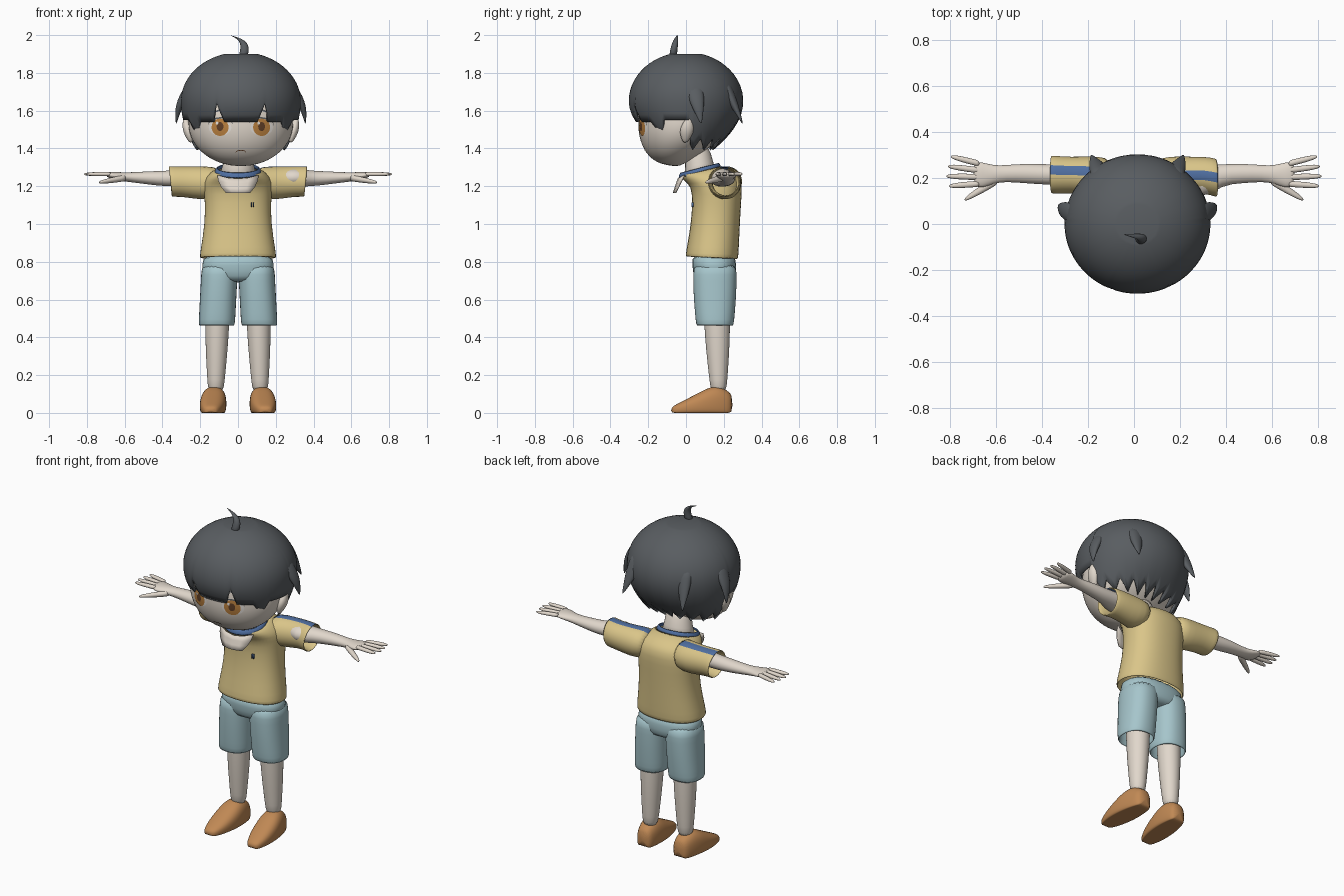
import bpy
import bmesh
from math import cos, sin, pi, radians, sqrt
from mathutils import Vector
from mathutils.bvhtree import BVHTree

if "Cube" in bpy.data.objects:
    bpy.data.objects.remove(bpy.data.objects["Cube"])


def material(name, red, green, blue):
    mat = bpy.data.materials.new(name)
    mat.use_nodes = True
    mat.diffuse_color = (red, green, blue, 1)
    shader = next(node for node in mat.node_tree.nodes if node.type == 'BSDF_PRINCIPLED')
    shader.inputs["Base Color"].default_value = mat.diffuse_color
    shader.inputs["Roughness"].default_value = .8
    return mat


SKIN = material("skin", .75, .68, .6)
HAIR = material("charcoal hair", .1, .11, .12)
YELLOW = material("yellow cloth", .7, .56, .25)
BLUE = material("blue trim", .08, .16, .36)
DENIM = material("pale blue cloth", .38, .56, .6)
LEATHER = material("tan leather", .53, .25, .09)
AMBER = material("amber iris", .5, .22, .05)
BROWN = material("dark brown", .12, .05, .02)
WHITE = material("eye white", .8, .76, .72)
BOTH_SIDES = (("left", 1), ("right", -1))
parts = []


def sheet(name, rows, mats, closed=False, caps=(False, False), solid=0, levels=0, stripe=()):
    """Skin a grid of points; closed joins each row into a ring."""
    bm = bmesh.new()
    grid = [[bm.verts.new(point) for point in row] for row in rows]
    count = len(grid[0])
    for low, high in zip(grid, grid[1:]):
        for j in range(count if closed else count - 1):
            k = (j + 1) % count
            quad = bm.faces.new((low[j], low[k], high[k], high[j]))
            quad.material_index = int(j in stripe)
    for row, cap in zip((grid[0], grid[-1]), caps):
        if cap:
            bm.faces.new(row)
    bmesh.ops.recalc_face_normals(bm, faces=bm.faces)
    mesh = bpy.data.meshes.new(name)
    bm.to_mesh(mesh)
    bm.free()
    for mat in mats:
        mesh.materials.append(mat)
    mesh.shade_smooth()
    obj = bpy.data.objects.new(name, mesh)
    bpy.context.collection.objects.link(obj)
    if solid:
        obj.modifiers.new("Thickness", 'SOLIDIFY').thickness = solid
    if levels:
        smooth = obj.modifiers.new("Smooth", 'SUBSURF')
        smooth.levels = smooth.render_levels = levels
    parts.append(obj)
    return obj


def ring(x=0, y=0, z=0, wide=.1, deep=.1, tilt=0):
    """One cross-section: centre, two radii and a lean along the loft axis."""
    return Vector((x, y, z)), wide, deep, tilt


def loft(name, axis, rings, mats, side=1, power=2, caps=(True, True), solid=0, count=24, stripe=()):
    """Join superellipse rings set square to an axis, mirrored for side -1."""
    along = 'xyz'.index(axis)
    first, second = [i for i in range(3) if i != along]
    rows = []
    for centre, wide, deep, tilt in rings:
        row = []
        for j in range(count):
            angle = 2 * pi * j / count
            u, v = [abs(f) ** (2 / power) * (1 if f > 0 else -1) for f in (cos(angle), sin(angle))]
            point = centre.copy()
            point[first] += u * wide
            point[second] += v * deep
            point[along] += tilt * v * deep
            row.append((point.x * side, point.y, max(point.z, 0)))
        rows.append(row)
    return sheet(name, rows, mats, True, caps, solid, 1, stripe)


def spread(steps):
    return [i / steps for i in range(steps + 1)]


# Head: an egg whose back tucks in towards the chin
def head_ring(f):
    t = pi * (.04 + .92 * f)
    r = sin(t)
    front, back = -.255 * r ** .6, .24 * r * r - .04
    height = .225 if f < .5 else .32
    return ring(z=1.53 - height * cos(t), y=(front + back) / 2, wide=.28 * r, deep=(back - front) / 2)


head = loft("head", 'z', [head_ring(f) for f in spread(14)], [SKIN], count=32)


# Hair cap: a dome with a jagged hem given by angle from the front
def hem(angle):
    if angle < 50:
        return 1.54 + .1 * max(0, 1 - abs(angle - 24) / 6)
    if angle < 66:
        return 1.46 + .07 * abs(angle - 58) / 8
    if angle < 96:
        return 1.55
    return 1.39 + .06 * abs(angle % 18 - 9) / 9


def hair_point(angle, f):
    s, c = sin(radians(angle)), cos(radians(angle))
    z = 1.9 - (1.9 - hem(min(angle, 360 - angle))) * f ** 1.7
    drop = (1.65 - z) / .26
    tuck = .25 * s * s + (.7 if c > 0 else .53) * c * c
    r = sqrt(max(0, 1 - drop * drop)) if drop < 0 else 1 - tuck * drop * drop
    return .317 * s * r, -.303 * c * r, z


sheet("hair_cap", [[hair_point(angle, max(f, .02)) for angle in range(0, 360, 3)] for f in spread(16)],
      [HAIR], True, (True, False), solid=.012)


# Loose locks, each tapering along a bent line
def lock(name, root, tip, bend, wide, deep, side=1):
    rings = []
    for f in spread(5):
        spot = Vector(root).lerp(Vector(tip), f) + Vector(bend) * sin(pi * f)
        size = max(1 - f ** 2, .08)
        rings.append(ring(*spot, wide=wide * size, deep=deep * size))
    loft(name, 'z', rings, [HAIR], side, count=10)


lock("top_lock", root=(.01, -.07, 1.88), tip=(-.06, -.045, 2), bend=(.04, 0, .02), wide=.026, deep=.022)
for label, side in BOTH_SIDES:
    lock(label + "_side_lock", root=(.26, .04, 1.74), tip=(.342, .08, 1.53), bend=(.02, 0, 0),
         wide=.03, deep=.05, side=side)
    lock(label + "_back_lock", root=(.15, .2, 1.75), tip=(.2, .3, 1.53), bend=(0, 0, 0),
         wide=.05, deep=.035, side=side)
    loft(label + "_ear", 'z', [
        ring(x=.265 + .03 * f, y=.02 * f - .005, z=1.43 + .135 * f,
             wide=.008 + .02 * sin(pi * f), deep=.01 + .028 * sin(pi * f)) for f in spread(6)],
        [SKIN], side, count=12)

# Face details laid on the head surface
bpy.context.view_layer.update()
surface = BVHTree.FromObject(head, bpy.context.evaluated_depsgraph_get())


def on_face(x, z, lift):
    hit = surface.ray_cast(Vector((x, -1, z)), Vector((0, 1, 0)))[0]
    return x, hit.y - lift, z


def disc(name, x, z, wide, high, lift, mat):
    turns = [2 * pi * f for f in spread(24)[:-1]]
    rows = [[on_face(x + wide * f * cos(t), z + high * f * sin(t), lift) for t in turns]
            for f in (.1, .4, .7, 1)]
    sheet(name, rows, [mat], True, (True, False))


def arc(name, x, z, wide, rise, slope, width, mat):
    turns = [pi * f for f in spread(8)]
    rows = [[on_face(x - wide * cos(t), z + rise * sin(t) - slope * cos(t) + h, .006) for t in turns]
            for h in (0, width)]
    sheet(name, rows, [mat])


for label, side in BOTH_SIDES:
    x = .11 * side
    disc(label + "_eye_white", x, 1.51, wide=.06, high=.042, lift=.002, mat=WHITE)
    disc(label + "_iris", x, 1.512, wide=.045, high=.046, lift=.004, mat=AMBER)
    disc(label + "_pupil", x, 1.516, wide=.018, high=.024, lift=.006, mat=BROWN)
    disc(label + "_eye_glint", x - .016, 1.534, wide=.007, high=.008, lift=.008, mat=WHITE)
    arc(label + "_lash", x, 1.524, wide=.065, rise=.034, slope=-.004 * side, width=.008, mat=HAIR)
    arc(label + "_brow", x + .015 * side, 1.59, wide=.05, rise=.004, slope=-.02 * side, width=.009, mat=HAIR)
arc("mouth", 0, 1.378, wide=.027, rise=.01, slope=0, width=.004, mat=BROWN)

# The whole head sits slightly to its left
for part in parts:
    part.location.x = .015

# Neck, shirt and collar
loft("neck", 'z', [
    ring(y=.07, z=1.25, wide=.115, tilt=.25), ring(y=.075, z=1.3, wide=.078, deep=.07, tilt=.2),
    ring(x=.01, y=.05, z=1.44, wide=.07, deep=.07)], [SKIN])
loft("shirt", 'z', [
    ring(y=.137, z=.82, wide=.205, deep=.14, tilt=-.05), ring(y=.14, z=.86, wide=.2, deep=.14),
    ring(y=.156, z=1, wide=.177, deep=.13), ring(y=.163, z=1.12, wide=.176, deep=.13),
    ring(y=.163, z=1.2, wide=.185, deep=.136), ring(y=.14, z=1.25, wide=.175, deep=.15, tilt=.15),
    ring(y=.075, z=1.285, wide=.122, deep=.11, tilt=.25)],
    [YELLOW], power=2.3, caps=(False, False), solid=.01)
loft("collar", 'z', [
    ring(y=.073, z=1.272, wide=.128, deep=.116, tilt=.25), ring(y=.072, z=1.3, wide=.114, deep=.104, tilt=.25)],
    [BLUE], caps=(False, False), solid=.008)

# Neckerchief: a pale flap narrowing downwards off the chest
sheet("neckerchief", [
    [(u * (.11 - .045 * f * f), -.045 - .025 * f + .035 * u * u * (1 - .6 * f), 1.24 - .075 * f + .02 * u * u * (1 - f))
     for u in (-1, -.5, 0, .5, 1)] for f in spread(3)], [SKIN], solid=.005)
for x in (.07, .08):
    sheet("chest_stitch", [[(x + d, .03, z) for d in (0, .004)] for z in (1.09, 1.115)], [BLUE], solid=.009)

for label, side in BOTH_SIDES:
    # Sleeves with a stripe along the top; the left one is twisted so the arm shows
    left = side > 0
    loft(label + "_sleeve", 'x', [
        ring(x=.09, y=.19, z=1.225, wide=.095, deep=.075), ring(x=.16, y=.205, z=1.215, wide=.09, deep=.09),
        ring(x=.24, y=.213, z=1.22, wide=.08, deep=.085), ring(x=.31, y=.213, z=1.225, wide=.08, deep=.08),
        ring(x=.36, y=.2 if left else .215, z=1.225, wide=.085, deep=.083, tilt=.1)],
        [YELLOW, BLUE], side, caps=(True, False), solid=.008, stripe=(5, 6) if left else (4, 5))

    # Arms and hands
    bulge = ring(x=.3, y=.178, z=1.248, wide=.08, deep=.052)
    plain = ring(x=.3, y=.215, z=1.245, wide=.046, deep=.045)
    loft(label + "_arm", 'x', [
        ring(x=.2, y=.215, z=1.24, wide=.045, deep=.045), bulge if left else plain,
        ring(x=.38, y=.215, z=1.24, wide=.045, deep=.042), ring(x=.47, y=.22, z=1.244, wide=.044, deep=.036),
        ring(x=.56, y=.22, z=1.247, wide=.036, deep=.027), ring(x=.61, y=.215, z=1.25, wide=.04, deep=.024),
        ring(x=.66, y=.212, z=1.256, wide=.058, deep=.02), ring(x=.7, y=.217, z=1.262, wide=.056, deep=.014)],
        [SKIN], side, count=16)
    for i in range(4):
        reach = .15 - .012 * abs(i - 1.2)
        loft(label + "_finger", 'x', [
            ring(x=.67 + reach * f, y=.175 + .029 * i + (.014 * i - .01) * f, z=1.264,
                 wide=.014 * sqrt(1 - .8 * f ** 4), deep=.012 * sqrt(1 - .8 * f ** 4)) for f in spread(5)],
            [SKIN], side, count=10)
    loft(label + "_thumb", 'x', [
        ring(x=.59 + .148 * f, y=.195 - .09 * f, z=1.245 - .025 * f,
             wide=.022 * sqrt(1 - .9 * f ** 2), deep=.018 * sqrt(1 - .9 * f ** 2)) for f in spread(6)],
        [SKIN], side, count=10)

    # Shorts legs, bare legs and slip-on shoes
    loft(label + "_shorts_leg", 'z', [
        ring(x=.113 - .018 * f, y=.153, z=.46 + .34 * f, wide=.097, deep=.1 + .016 * sin(2 * f))
        for f in spread(5)], [DENIM], side, power=2.3, caps=(False, True), solid=.01)
    loft(label + "_leg", 'z', [
        ring(x=.118 - .01 * f, y=.173 - .01 * f, z=.1 + .46 * f,
             wide=.04 + .025 * sin(pi * f / 2), deep=.04 + .03 * sin(pi * f / 2)) for f in spread(6)],
        [SKIN], side)
    shoe = []
    for f in spread(10):
        top = min(.03 + .17 * f, .14, .3 - .2 * f)
        width = .07 * sqrt(sin(pi * (.06 + .84 * f)))
        shoe.append(ring(x=.145 - .025 * f, y=.327 * f - .08, z=.36 * top, wide=width, deep=.64 * top))
    loft(label + "_shoe", 'y', shoe, [LEATHER], side, power=2.5)

# Hips of the shorts
loft("shorts_hips", 'z', [
    ring(y=.153, z=.69, wide=.1, deep=.09), ring(y=.153, z=.72, wide=.185, deep=.113),
    ring(y=.15, z=.78, wide=.194, deep=.118), ring(y=.145, z=.85, wide=.185, deep=.115)], [DENIM], power=2.4)
